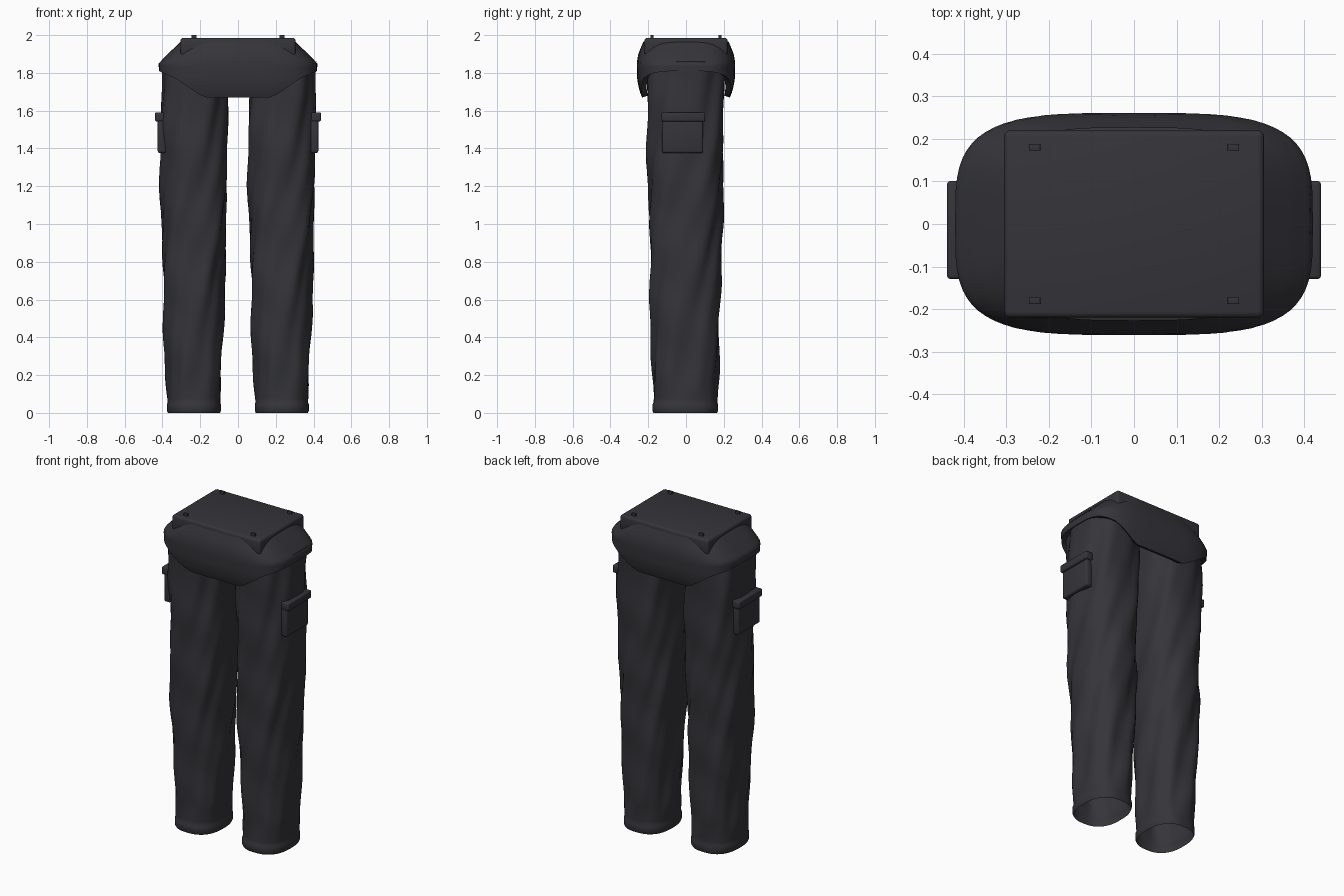
import bpy, bmesh, math

if "Cube" in bpy.data.objects:
    bpy.data.objects.remove(bpy.data.objects["Cube"], do_unlink=True)

# One dark cloth colour
cloth = bpy.data.materials.new("charcoal cloth")
cloth.use_nodes = True
COLOR = (0.035, 0.035, 0.042, 1)
cloth.diffuse_color = COLOR
cloth.node_tree.nodes["Principled BSDF"].inputs["Base Color"].default_value = COLOR
cloth.node_tree.nodes["Principled BSDF"].inputs["Roughness"].default_value = 0.8


def finish(name, bm, angle=40):
    bmesh.ops.recalc_face_normals(bm, faces=bm.faces)
    mesh = bpy.data.meshes.new(name)
    bm.to_mesh(mesh)
    bm.free()
    mesh.materials.append(cloth)
    obj = bpy.data.objects.new(name, mesh)
    bpy.context.collection.objects.link(obj)
    bpy.ops.object.select_all(action='DESELECT')
    obj.select_set(True)
    bpy.context.view_layer.objects.active = obj
    bpy.ops.object.shade_smooth_by_angle(angle=math.radians(angle))
    return obj


def sample(table, z):
    """Linear interpolation in rows of (z, value, value, ...)."""
    if z <= table[0][0]:
        return table[0][1:]
    for low, high in zip(table, table[1:]):
        if z <= high[0]:
            t = (z - low[0]) / (high[0] - low[0])
            return [a + (b - a) * t for a, b in zip(low[1:], high[1:])]
    return table[-1][1:]


def rounded(a, power):
    """Point on a unit superellipse."""
    c, s = math.cos(a), math.sin(a)
    return (math.copysign(abs(c) ** (2 / power), c),
            math.copysign(abs(s) ** (2 / power), s))


def loft(name, rings, angle=40):
    bm = bmesh.new()
    rows = [[bm.verts.new(p) for p in ring] for ring in rings]
    n = len(rows[0])
    for low, high in zip(rows, rows[1:]):
        for i in range(n):
            j = (i + 1) % n
            bm.faces.new((low[i], low[j], high[j], high[i]))
    return finish(name, bm, angle)


def box(name, center, size, bevel):
    bm = bmesh.new()
    bmesh.ops.create_cube(bm, size=1)
    for v in bm.verts:
        v.co = [c + p * s for c, p, s in zip(center, v.co, size)]
    if bevel:
        bmesh.ops.bevel(bm, geom=bm.edges[:], offset=bevel, segments=3,
                        profile=0.5, affect='EDGES')
    return finish(name, bm)


# Trouser legs: z, centre x, centre y, half width, half depth
LEG = [(0, .232, -.004, .138, .168), (.012, .232, -.004, .143, .174),
       (.045, .232, -.004, .143, .174), (.055, .232, -.003, .139, .169),
       (.5, .230, -.002, .156, .180), (1.0, .231, -.002, .170, .193),
       (1.4, .232, -.003, .175, .200), (1.86, .235, 0, .177, .203)]
SIDES, STEPS = 56, 80
heights = [0, .012, .03, .045, .055] + [.055 + 1.805 * i / STEPS for i in range(1, STEPS + 1)]


def leg_ring(z, shift):
    cx, cy, hx, hy = sample(LEG, z)
    fade = min(1, max(0, (z - .05) / .15))
    ring = []
    for i in range(SIDES):
        a = 2 * math.pi * i / SIDES
        # diagonal folds of the cloth
        fold = (.006 * math.sin(5 * a - 6.5 * z)
                + .004 * math.sin(9 * a - 11 * z + 2 * math.sin(3 * z))
                + .003 * math.sin(17 * z + 2 * a)) * fade
        u, v = rounded(a, 2.5)
        ring.append((cx + shift + u * (hx + fold), cy + v * (hy + fold), z))
    return ring


for name, shift in (("left_leg", 0), ("right_leg", -.465)):
    loft(name, [leg_ring(z, shift) for z in heights], 60)

# Hip yoke: z, half width, half depth
HIP = [(1.67, .405, .232), (1.70, .412, .245), (1.76, .418, .258),
       (1.85, .420, .261), (1.90, .372, .253), (1.965, .303, .226)]
HEM = [(.19, 1.67), (.33, 1.77), (.42, 1.81)]


def hip_ring(t, tuck=1, lift=0):
    ring = []
    for i in range(64):
        u, v = rounded(2 * math.pi * i / 64, 3.7)
        bottom = sample(HEM, abs(u) * .42)[0]
        z = bottom + (1.965 - bottom) * t
        hx, hy = sample(HIP, z)
        ring.append((u * hx * tuck, v * hy * tuck, z + lift))
    return ring


loft("hip_yoke", [hip_ring(0, .88, .01)] + [hip_ring(i / 12) for i in range(13)], 50)

# Waistband with belt loops
box("waistband", (0, 0, 1.937), (.61, .44, .096), .014)
for sx, side in ((1, "left"), (-1, "right")):
    for sy, end in ((-1, "front"), (1, "back")):
        box(f"{side}_{end}_belt_loop", (sx * .233, sy * .18, 1.985), (.027, .016, .03), .002)

    # Cargo pocket and its flap
    box(f"{side}_pocket", (sx * .403, -.018, 1.47), (.044, .216, .188), .01)
    box(f"{side}_pocket_flap", (sx * .413, -.014, 1.567), (.052, .23, .048), .008)
